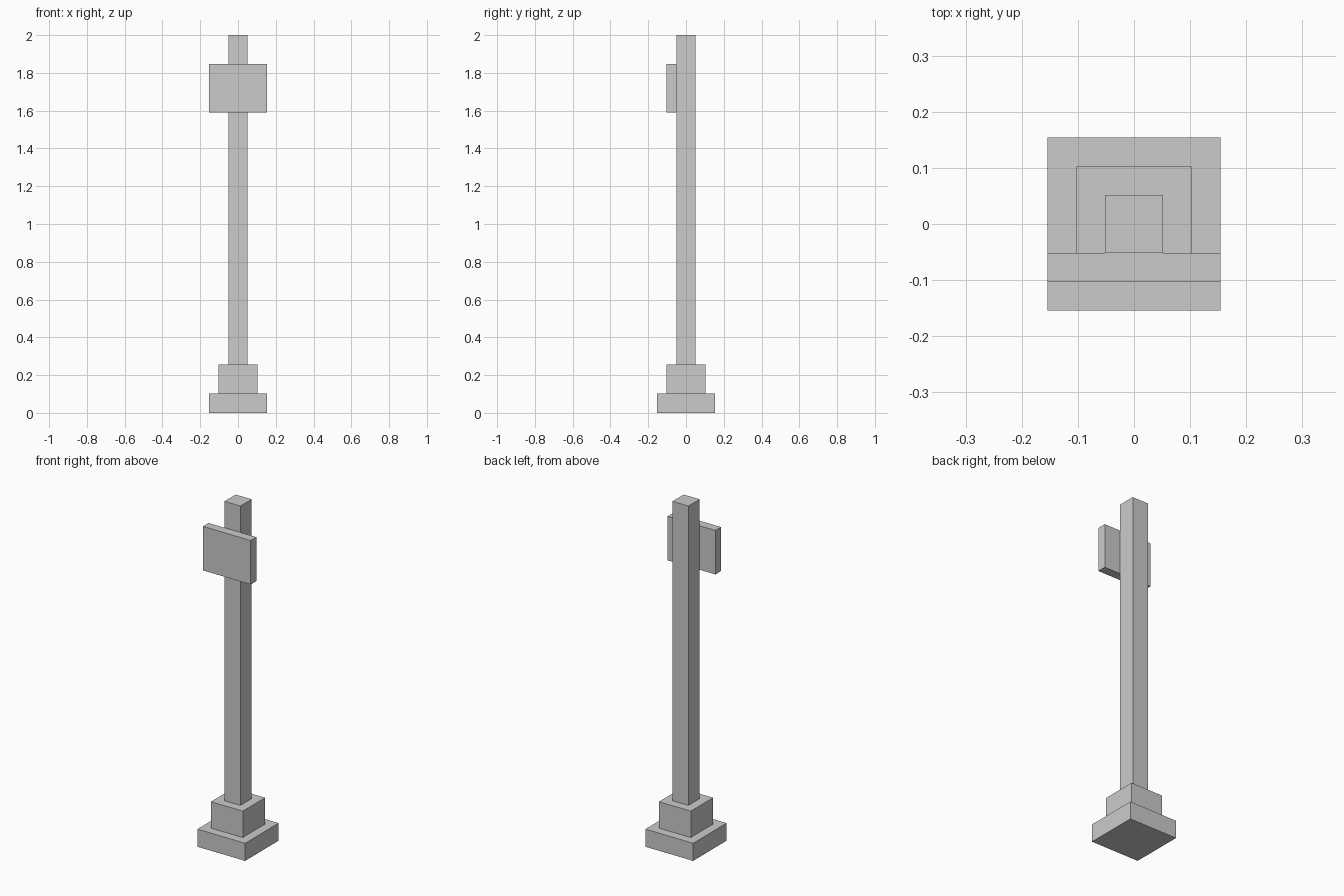
import bpy

if "Cube" in bpy.data.objects:
    bpy.data.objects.remove(bpy.data.objects["Cube"])

U = 2 / 39  # grid unit: the post is 39 units tall


def box(name, lo, hi):
    """Axis-aligned box between two corners given in grid units."""
    size = [(b - a) * U for a, b in zip(lo, hi)]
    centre = [(a + b) / 2 * U for a, b in zip(lo, hi)]
    bpy.ops.mesh.primitive_cube_add(size=1, location=centre)
    obj = bpy.context.object
    obj.name = name
    obj.scale = size
    bpy.ops.object.transform_apply(location=False, rotation=False, scale=True)
    return obj


# Stepped foot and post, stacked: name, half width, bottom, top
for name, half, bottom, top in (
    ("base_plinth", 3, 0, 2),
    ("base_step", 2, 2, 5),
    ("post", 1, 5, 39),
):
    box(name, (-half, -half, bottom), (half, half, top))

# Sign panel fixed to the front of the post
box("sign_panel", (-3, -2, 31), (3, -1, 36))
